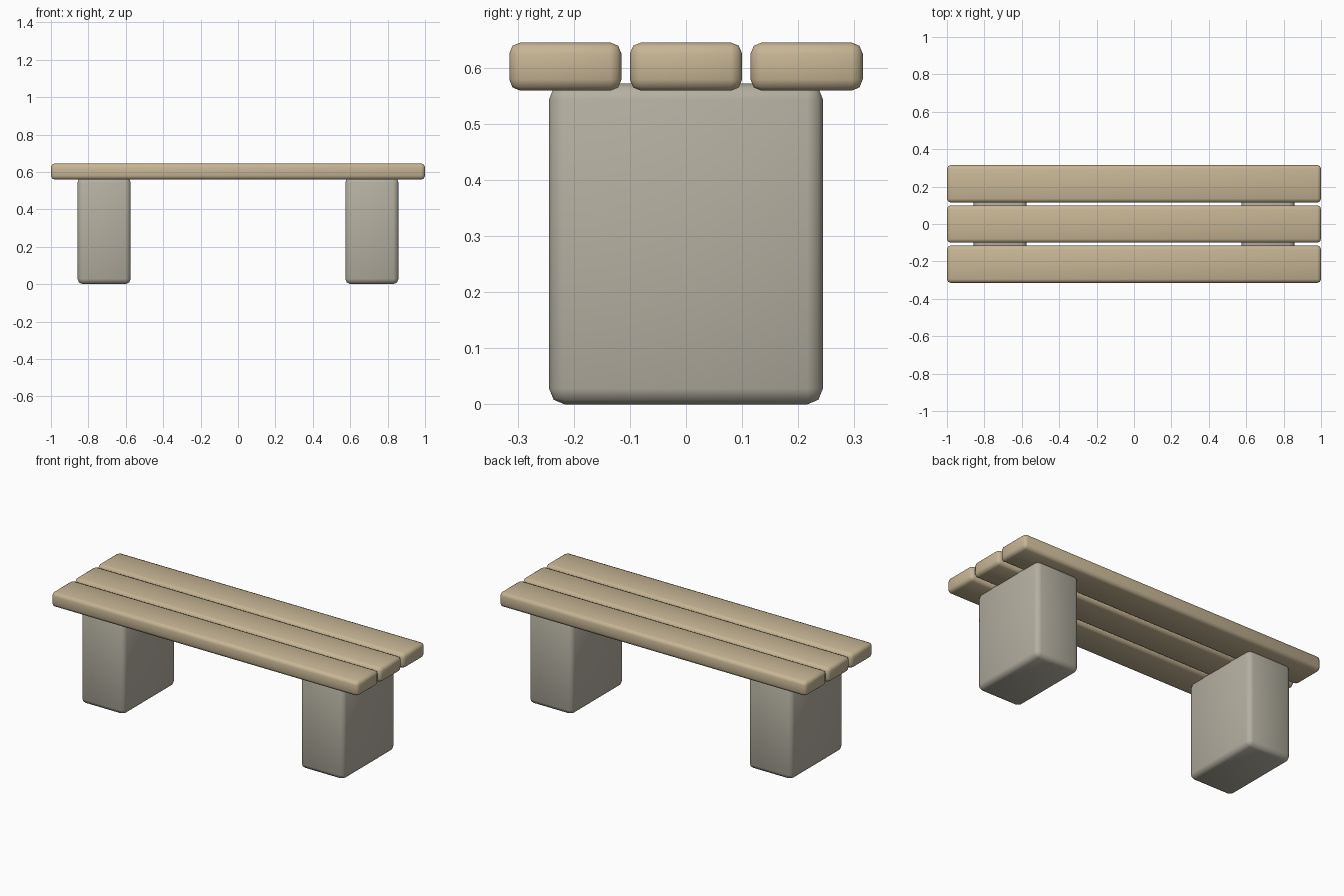
import bpy

default = bpy.data.objects.get("Cube")
if default:
    bpy.data.objects.remove(default, do_unlink=True)


def make_material(name, color):
    mat = bpy.data.materials.new(name)
    mat.use_nodes = True
    mat.diffuse_color = color
    mat.node_tree.nodes["Principled BSDF"].inputs["Base Color"].default_value = color
    return mat


def rounded_block(name, center, size, radius, mat):
    """Box with rounded edges and smooth shading."""
    bpy.ops.mesh.primitive_cube_add(size=1, location=center)
    obj = bpy.context.object
    obj.name = name
    obj.scale = size
    bpy.ops.object.transform_apply(location=False, rotation=False, scale=True)
    bevel = obj.modifiers.new("Rounded edges", "BEVEL")
    bevel.width = radius
    bevel.segments = 2
    bevel.limit_method = "NONE"
    bpy.ops.object.shade_smooth()
    obj.data.materials.append(mat)
    return obj


wood = make_material("pale wood", (0.57, 0.465, 0.30, 1))
concrete = make_material("grey concrete", (0.455, 0.43, 0.355, 1))

# Seat planks
for name, y in (("front", -0.215), ("middle", 0), ("back", 0.215)):
    rounded_block(name + "_plank", (0, y, 0.602), (2, 0.2, 0.086), 0.02, wood)

# Block legs, reaching slightly into the planks
for name, x in (("right", -0.716), ("left", 0.716)):
    rounded_block(name + "_leg", (x, 0, 0.286), (0.284, 0.488, 0.572), 0.028, concrete)
